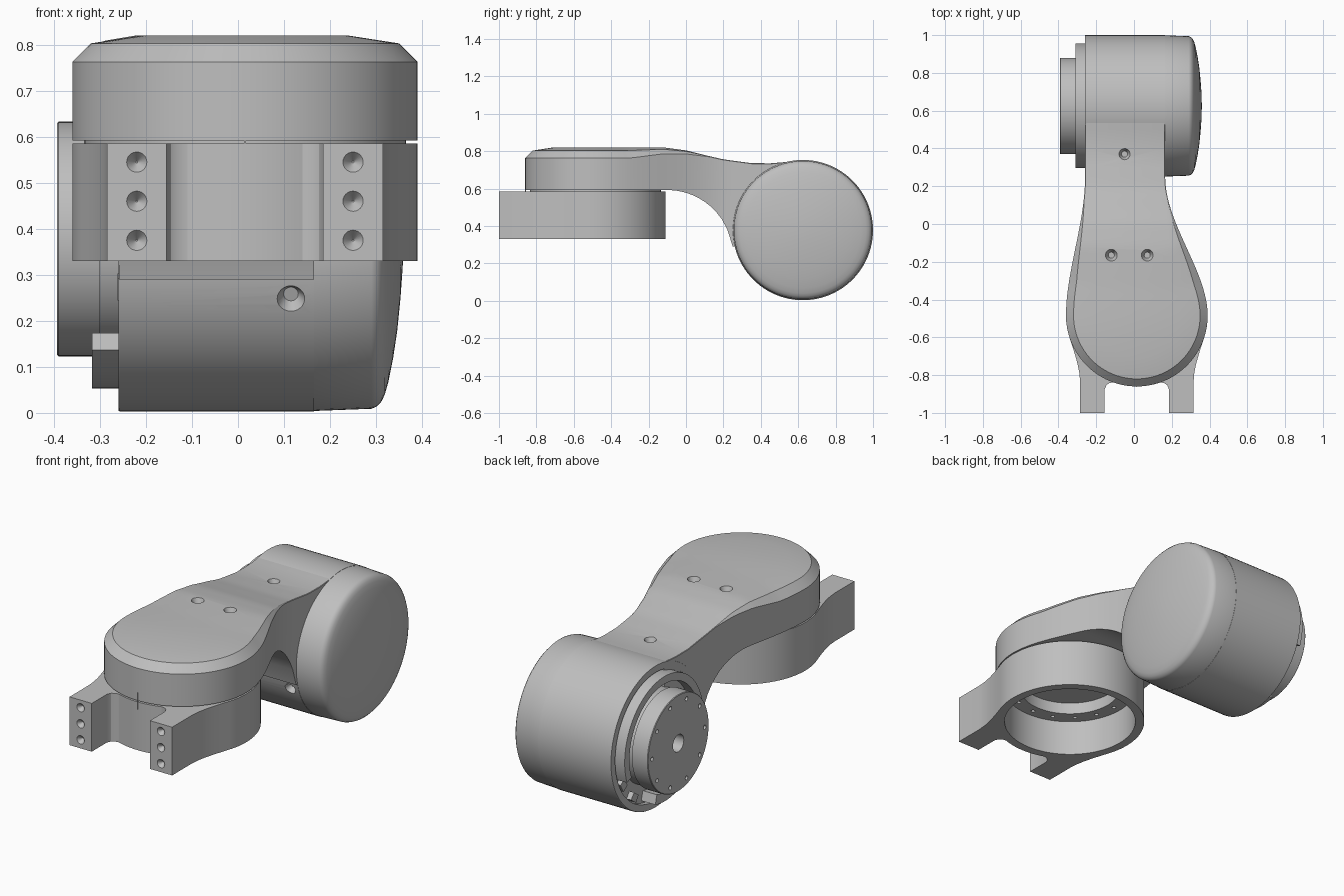
import bpy, bmesh
from math import sin, cos, pi, radians, sqrt
from mathutils import Vector, Matrix
from mathutils.geometry import interpolate_bezier

if "Cube" in bpy.data.objects:
    bpy.data.objects.remove(bpy.data.objects["Cube"], do_unlink=True)

grey = bpy.data.materials.new("machined_grey")
grey.use_nodes = True
grey.diffuse_color = (0.52, 0.52, 0.52, 1)
grey.node_tree.nodes["Principled BSDF"].inputs["Base Color"].default_value = grey.diffuse_color

PAD = Vector((0.015, -0.485))      # centre of the round pad, x and y
DRUM = Vector((0, 0.625, 0.378))   # centre of the drum, axis along x
R = 0.375


def make(name, bm):
    bmesh.ops.remove_doubles(bm, verts=bm.verts, dist=0.0002)
    bmesh.ops.recalc_face_normals(bm, faces=bm.faces)
    mesh = bpy.data.meshes.new(name)
    bm.to_mesh(mesh)
    bm.free()
    mesh.materials.append(grey)
    ob = bpy.data.objects.new(name, mesh)
    bpy.context.collection.objects.link(ob)
    return ob


def select(ob):
    bpy.ops.object.select_all(action='DESELECT')
    ob.select_set(True)
    bpy.context.view_layer.objects.active = ob


def smooth(ob, angle=28):
    select(ob)
    bpy.ops.object.shade_smooth_by_angle(angle=radians(angle))


def lathe(name, profile, steps=96):
    """Turn (x, radius) points around the drum axis."""
    bm = bmesh.new()
    vs = [bm.verts.new(DRUM + Vector((x, 0, r))) for x, r in profile]
    es = [bm.edges.new(p) for p in zip(vs, vs[1:])]
    bmesh.ops.spin(bm, geom=vs + es, cent=DRUM, axis=(1, 0, 0), angle=2 * pi, steps=steps)
    return make(name, bm)


def prism(name, outline, vector):
    bm = bmesh.new()
    face = bm.faces.new([bm.verts.new(p) for p in outline])
    out = bmesh.ops.extrude_face_region(bm, geom=[face])
    moved = [v for v in out["geom"] if isinstance(v, bmesh.types.BMVert)]
    bmesh.ops.translate(bm, verts=moved, vec=vector)
    return make(name, bm)


def cut(ob, spots, outward, inner, outer, depth, sides=24):
    """Sink round holes; the radii are half the depth below and above each spot."""
    bm = bmesh.new()
    turn = Vector(outward).to_track_quat('Z', 'Y').to_matrix().to_4x4()
    for s in spots:
        bmesh.ops.create_cone(bm, cap_ends=True, segments=sides, radius1=inner, radius2=outer,
                              depth=depth, matrix=Matrix.Translation(s) @ turn)
    cutter = make("hole_cutter", bm)
    cutter.hide_render = True
    mod = ob.modifiers.new("holes", 'BOOLEAN')
    mod.operation, mod.solver, mod.object = 'DIFFERENCE', 'EXACT', cutter
    select(ob)
    bpy.ops.object.modifier_apply(modifier=mod.name)
    bpy.data.objects.remove(cutter, do_unlink=True)


# Arm housing: round pad narrowing to a neck that runs onto the drum
TOP = [(-0.12, 0.82), (0, 0.804), (0.1, 0.779), (0.2, 0.756), (0.35, 0.736),
       (0.45, 0.735), (0.56, 0.744)]


def top(y):
    if y <= TOP[0][0]:
        return TOP[0][1]
    for (a, p), (b, q) in zip(TOP, TOP[1:]):
        if y <= b:
            return p + (q - p) * (y - a) / (b - a)
    return TOP[-1][1]


def under(y):
    if y < -0.1:
        return 0.592
    return max(0.29, 0.242 + sqrt(max(0, 0.35 ** 2 - (y + 0.1) ** 2)))


def side_path(s, neck):
    arc = [PAD + R * Vector((s * sin(t), -cos(t))) for t in [pi / 2 * i / 24 for i in range(24)]]
    start = PAD.x + s * R
    pts = [Vector((start, PAD.y)), Vector((start, -0.25)), Vector((neck, 0)), Vector((neck, 0.25))]
    flank = interpolate_bezier(*pts, 26)
    tail = [Vector((neck, 0.3 + 0.05 * i)) for i in range(6)]
    return arc + [Vector(p[:2]) for p in flank] + tail


def level(path, s, inset, z):
    """One edge loop of the housing, inset from the plan outline."""
    loop = []
    for i, p in enumerate(path):
        d = (path[min(i + 1, len(path) - 1)] - path[max(i - 1, 0)]).normalized()
        if i == 0:
            d = Vector((s, 0))
        fade = min(1, max(0.06, (0.15 - p.y) / 0.45))
        q = p + Vector((-d.y, d.x)) * s * inset * fade
        loop.append((q.x, q.y, z(q.y, fade)))
    return loop


LEVELS = [(0, lambda y, f: under(y)), (0, lambda y, f: top(y) - 0.057 * f),
          (0.04, lambda y, f: top(y) - 0.017 * f), (0.15, lambda y, f: top(y))]
bm = bmesh.new()
left, right = [[[bm.verts.new(c) for c in level(side_path(s, neck), s, *lv)] for lv in LEVELS]
               for s, neck in ((-1, -0.259), (1, 0.165))]
strips = list(zip(left, left[1:])) + list(zip(right, right[1:]))
strips += [(left[0], right[0]), (left[-1], right[-1])]
for a, b in strips:
    for i in range(len(a) - 1):
        bm.faces.new((a[i], a[i + 1], b[i + 1], b[i]))
bm.faces.new([lv[-1] for lv in left] + [lv[-1] for lv in reversed(right)])
housing = make("arm_housing", bm)
cut(housing, [(-0.12, -0.165, 0.815), (0.07, -0.165, 0.815), (-0.05, 0.37, 0.735)],
    (0, 0, 1), 0.016, 0.042, 0.06)
smooth(housing)

# Clevis bracket: hollow ring with two forked arms
half = [(0.375 * sin(t), -0.375 * cos(t)) for t in [0.34 * i / 8 for i in range(9)]]
half = [(x, y + PAD.y) for x, y in half]
half += [(0.145, -0.842), (0.161, -0.853), (0.17, -0.875), (0.17, -1), (0.3, -1), (0.3, -0.84),
         (0.304, -0.79), (0.314, -0.74), (0.328, -0.69), (0.342, -0.645)]
half += [(R * sin(t), PAD.y - R * cos(t)) for t in [1.24 + (pi - 1.24) * i / 36 for i in range(37)]]
plan = half + [(-x, y) for x, y in reversed(half[1:-1])]
bracket = prism("clevis_bracket", [(PAD.x + x, y, 0.33) for x, y in plan], (0, 0, 0.255))
cut(bracket, [(*PAD, 0.42)], (0, 0, 1), 0.33, 0.33, 0.2, 96)
cut(bracket, [(*PAD, 0.55)], (0, 0, 1), 0.25, 0.25, 0.2, 96)
cut(bracket, [(PAD.x + s * 0.235, -1, z) for s in (-1, 1) for z in (0.375, 0.46, 0.545)],
    (0, -1, 0), 0.002, 0.042, 0.05)
cut(bracket, [(PAD.x + 0.29 * cos(a), PAD.y + 0.29 * sin(a), 0.52)
              for a in [2 * pi * i / 16 for i in range(16)]], (0, 0, -1), 0.01, 0.01, 0.04, 12)
smooth(bracket)

# Bearing disc closing the gap between bracket and housing
bm = bmesh.new()
bmesh.ops.create_cone(bm, cap_ends=True, segments=96, radius1=0.35, radius2=0.35, depth=0.02,
                      matrix=Matrix.Translation((*PAD, 0.592)))
smooth(make("bearing_disc", bm))

# Alignment mark on the front of pad and bracket
bm = bmesh.new()
bmesh.ops.create_cube(bm, size=1, matrix=Matrix.Translation((PAD.x, -0.859, 0.59))
                      @ Matrix.Diagonal((0.004, 0.006, 0.09, 1)))
make("alignment_mark", bm)

# Motor drum with a recessed end, and its domed cap
drum = lathe("motor_drum", [(-0.235, 0), (-0.235, 0.338), (-0.26, 0.338), (-0.26, 0.373),
                            (-0.257, R), (0.165, R), (0.165, 0)])
slope = Vector((0, -0.352, -0.13)).normalized()
cut(drum, [DRUM + Vector((0.115, 0, 0)) + slope * R], slope, 0.016, 0.044, 0.06)
smooth(drum)
cap = lathe("drum_cap", [(0.16, 0), (0.16, 0.374), (0.29, 0.369), (0.302, 0.364), (0.312, 0.353),
                         (0.319, 0.338), (0.327, 0.31), (0.337, 0.26), (0.346, 0.2),
                         (0.353, 0.13), (0.358, 0.06), (0.359, 0)])
smooth(cap)

# Output flange with a centre bore and a ring of bolt holes
flange = lathe("output_flange", [(-0.23, 0), (-0.23, 0.245), (-0.3, 0.245), (-0.3, 0.255),
                                 (-0.39, 0.255), (-0.393, 0.252), (-0.393, 0.045),
                                 (-0.3, 0.045), (-0.3, 0)])
cut(flange, [DRUM + Vector((-0.393, 0.22 * cos(a), 0.22 * sin(a)))
             for a in [2 * pi * i / 10 for i in range(10)]], (-1, 0, 0), 0.011, 0.011, 0.04, 12)
smooth(flange)


# Collar segments and small lugs around the flange
def collar(name, start, end, r0, r1, x):
    n = max(2, int((end - start) / 4))
    angles = [radians(start + (end - start) * i / n) for i in range(n + 1)]
    ring = [(r1, a) for a in angles] + [(r0, a) for a in reversed(angles)]
    pts = [DRUM + Vector((x, r * cos(a), r * sin(a))) for r, a in ring]
    smooth(prism(name, pts, (-0.232 - x, 0, 0)))


collar("collar_long", -20, 175, 0.29, 0.33, -0.31)
collar("collar_short", 228, 285, 0.275, 0.325, -0.317)
for k, a in enumerate((-60, -35, 195)):
    collar("collar_lug_%d" % (k + 1), a, a + 9, 0.29, 0.33, -0.262)
